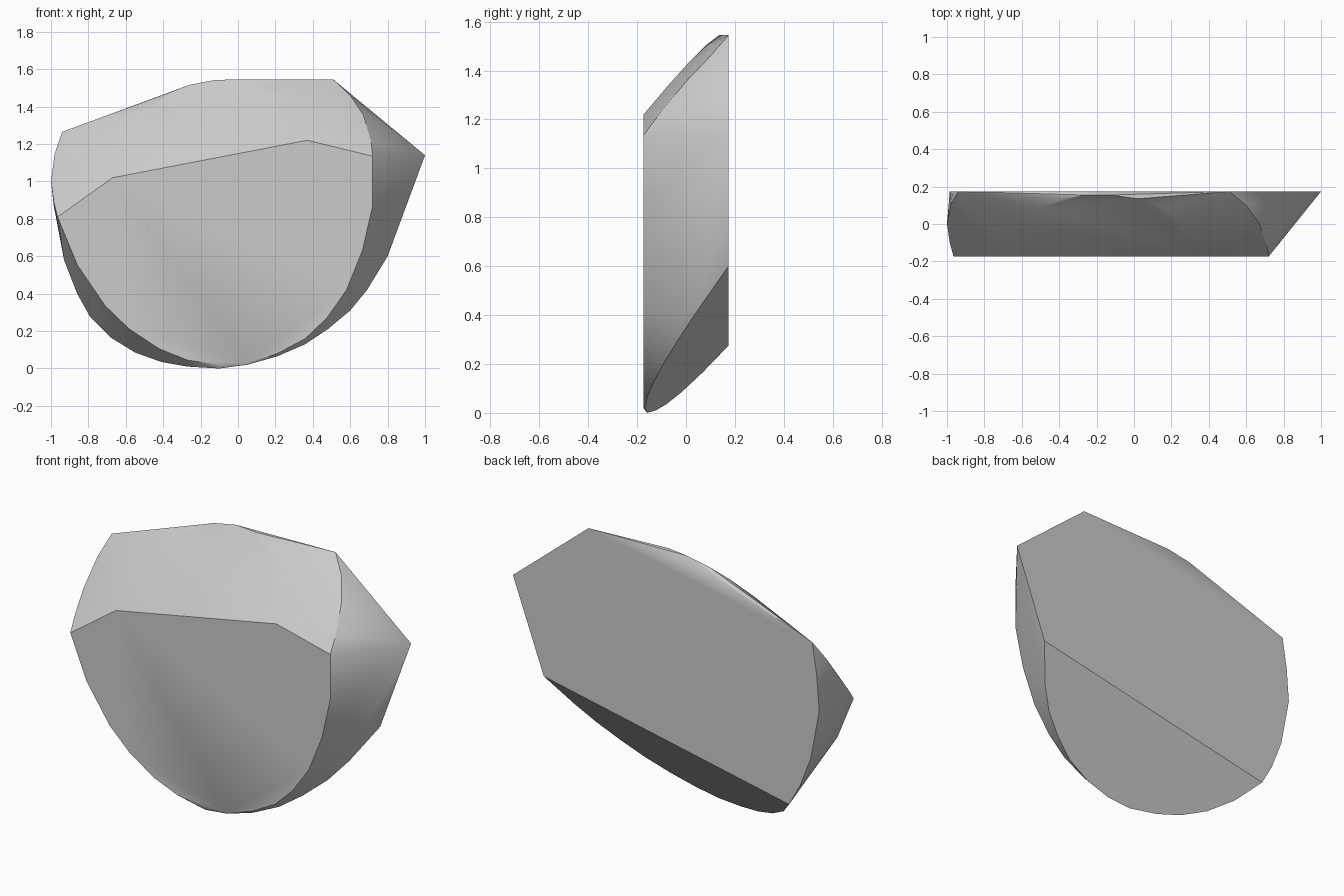
import bpy
import bmesh
import math

default_cube = bpy.data.objects.get("Cube")
if default_cube is not None:
    bpy.data.objects.remove(default_cube, do_unlink=True)

HALF_DEPTH = .174


def make_material(name, colour):
    material = bpy.data.materials.new(name)
    material.use_nodes = True
    material.diffuse_color = colour
    shader = material.node_tree.nodes["Principled BSDF"]
    shader.inputs["Base Color"].default_value = colour
    return material


def upper_slope_height(x, y):
    """Height of the flat cut that leans back over the top of the chunk."""
    return 1.11 + .192 * (x + .2) + 1.27 * (y + HALF_DEPTH)


def lower_slope_depth(x, z):
    """Depth of the flat cut that undercuts the back of the chunk."""
    back_edge_height = .436 + .204 * x
    return HALF_DEPTH - (back_edge_height - z) / 1.245


# Flat front face: top edge, then the rounded rim, as x and z
front_outline = [
    (-.965, .81), (-.67, 1.02), (.37, 1.22), (.72, 1.135),
    (.72, .87), (.665, .63), (.58, .42), (.475, .27), (.36, .16),
    (.21, .08), (.05, .03), (-.1, .02), (-.27, .045),
    (-.42, .105), (-.58, .21), (-.71, .335), (-.86, .555),
]

# Flat back face, as x and z
back_outline = [
    (.8, .6), (1, 1.14), (.51, 1.545), (-.26, 1.5), (-.94, 1.265),
    (-.97, 1.07), (-.985, .87), (-.93, .58), (-.86, .4), (-.79, .275),
]

# Rounded rim of the undercut, as x and z
undercut_rim = [
    (.69, .42), (.6, .31), (.48, .21), (.36, .13), (.21, .065),
    (.05, .02), (-.1, 0), (-.27, .01), (-.41, .035),
    (-.55, .085), (-.68, .165),
]

# Arched rim of the upper slope, as x and y
upper_slope_rim = [
    (-.64, -.08), (-.6, 0), (-.5, .085), (-.38, .135), (-.26, .155),
    (-.12, .155), (.02, .135), (.15, .085), (.25, .02), (.33, -.08),
]

# Curved ridge on the left shoulder and bulge of the right side
shoulder_ridge = [(.71, -.11, 1.22), (.67, 0, 1.355), (.6, .1, 1.46)]
side_bulge = [(-.985, -.1, .89), (-1, 0, 1), (-.98, .1, 1.15)]

points = [(x, -HALF_DEPTH, z) for x, z in front_outline]
points += [(x, HALF_DEPTH, z) for x, z in back_outline]
points += [(x, lower_slope_depth(x, z), z) for x, z in undercut_rim]
points += [(x, y, upper_slope_height(x, y)) for x, y in upper_slope_rim]
points += shoulder_ridge + side_bulge

# Wrap the outlines into one closed chunk
chunk = bmesh.new()
for point in points:
    chunk.verts.new(point)
hull = bmesh.ops.convex_hull(chunk, input=chunk.verts[:])
loose = {item for item in hull["geom_interior"] + hull["geom_unused"]
         if isinstance(item, bmesh.types.BMVert)}
bmesh.ops.delete(chunk, geom=list(loose), context="VERTS")

# Merge the triangles of each flat cut into a single face
bmesh.ops.dissolve_limit(chunk, angle_limit=math.radians(1.5),
                         verts=chunk.verts[:], edges=chunk.edges[:])
bmesh.ops.recalc_face_normals(chunk, faces=chunk.faces[:])

mesh = bpy.data.meshes.new("stone_chunk")
chunk.to_mesh(mesh)
chunk.free()
mesh.materials.append(make_material("stone grey", (.6, .6, .6, 1)))

stone = bpy.data.objects.new("stone_chunk", mesh)
bpy.context.collection.objects.link(stone)

# Smooth the rounded sides and keep the cut edges crisp
bpy.ops.object.select_all(action="DESELECT")
stone.select_set(True)
bpy.context.view_layer.objects.active = stone
bpy.ops.object.shade_smooth_by_angle(angle=math.radians(30))
